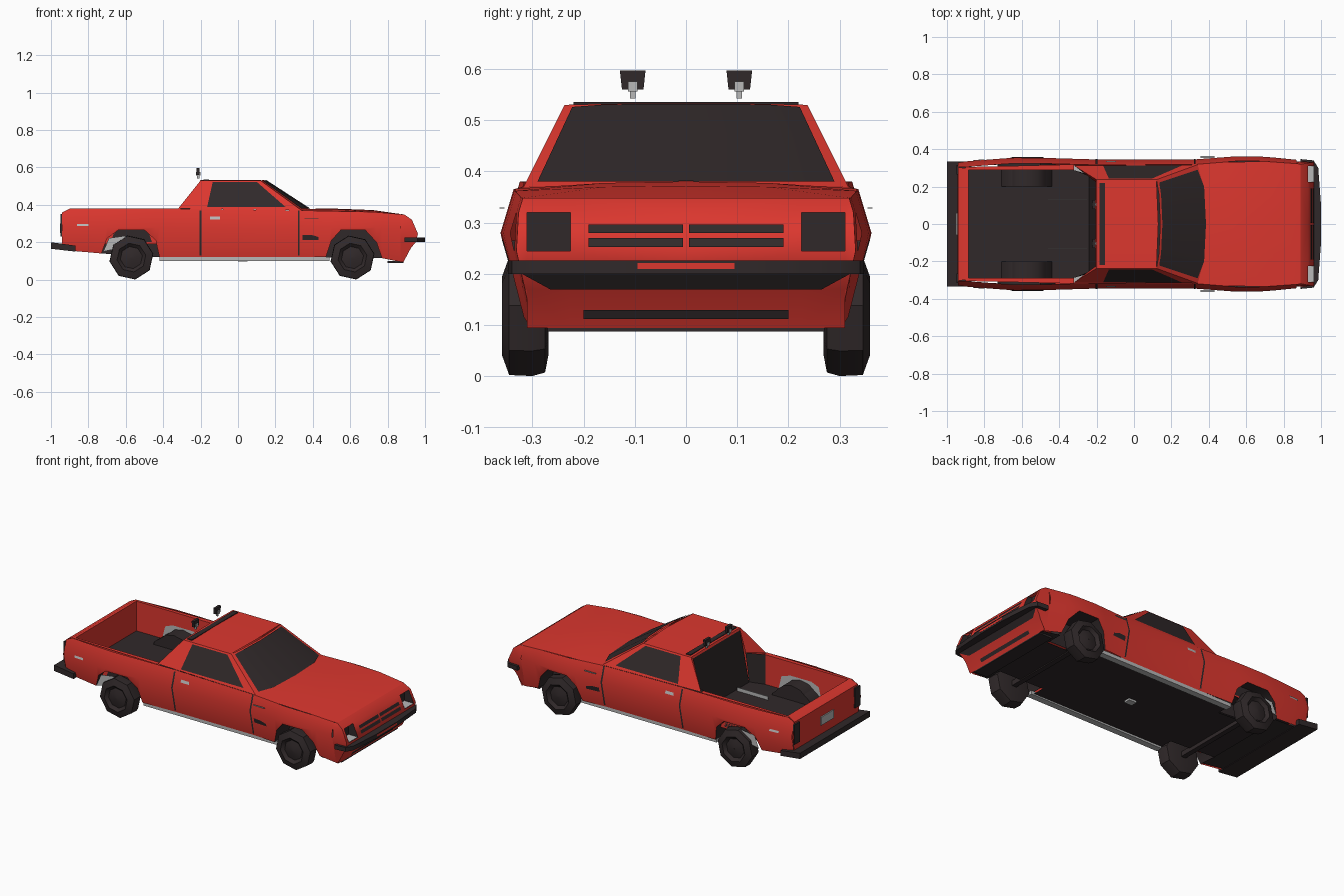
import bpy, bmesh, math
from mathutils import Vector

if "Cube" in bpy.data.objects:
    bpy.data.objects.remove(bpy.data.objects["Cube"])


def material(name, rgb):
    m = bpy.data.materials.new(name)
    m.use_nodes = True
    m.diffuse_color = (*rgb, 1)
    m.node_tree.nodes["Principled BSDF"].inputs["Base Color"].default_value = (*rgb, 1)
    return m


RED = material("red paint", (0.72, 0.038, 0.028))
DARK = material("dark trim", (0.03, 0.022, 0.023))
GREY = material("pale grey", (0.48, 0.48, 0.48))
CORE = Vector((0, 0, 0.25))
parts = []


def build(name, verts, faces, mat, mirror=True, inward=False):
    bm = bmesh.new()
    vs = [bm.verts.new(v) for v in verts]
    for f in faces:
        bm.faces.new([vs[i] for i in f])
    bmesh.ops.remove_doubles(bm, verts=bm.verts, dist=0.0001)
    bmesh.ops.recalc_face_normals(bm, faces=bm.faces)
    if any(e.is_boundary for e in bm.edges):
        # open panels are turned to face away from, or towards, the core
        facing = sum(f.calc_area() * f.normal.dot(f.calc_center_median() - CORE) for f in bm.faces)
        if (facing < 0) != inward:
            bmesh.ops.reverse_faces(bm, faces=bm.faces)
    me = bpy.data.meshes.new(name)
    bm.to_mesh(me)
    bm.free()
    me.materials.append(mat)
    ob = bpy.data.objects.new(name, me)
    bpy.context.collection.objects.link(ob)
    if mirror:
        mod = ob.modifiers.new("Mirror", 'MIRROR')
        mod.use_axis = (False, True, False)
    parts.append(ob)
    return ob


def grid(name, rows, mat, skip=(), **kw):
    n = len(rows[0])
    faces = [(r * n + c, r * n + c + 1, (r + 1) * n + c + 1, (r + 1) * n + c)
             for r in range(len(rows) - 1) for c in range(n - 1) if (r, c) not in skip]
    return build(name, [p for row in rows for p in row], faces, mat, **kw)


def poly(name, pts, mat, **kw):
    return build(name, pts, [range(len(pts))], mat, **kw)


def prism(name, pts, shift, mat, **kw):
    n = len(pts)
    verts = [Vector(p) for p in pts] + [Vector(p) + Vector(shift) for p in pts]
    faces = [range(n), range(n, 2 * n)] + [(i, (i + 1) % n, (i + 1) % n + n, i + n) for i in range(n)]
    return build(name, verts, faces, mat, **kw)


def box(name, x0, x1, y0, y1, z0, z1, mat, **kw):
    pts = [(x0, y0, z0), (x1, y0, z0), (x1, y1, z0), (x0, y1, z0)]
    return prism(name, pts, (0, 0, z1 - z0), mat, **kw)


def lerp(table, t):
    t = min(max(t, table[0][0]), table[-1][0])
    for (a, u), (b, v) in zip(table, table[1:]):
        if t <= b:
            return u + (v - u) * (t - a) / (b - a)


# Body outline: half width and shoulder height along the length, nose in side view
WIDTH = [(-.94, .328), (-.88, .338), (-.6, .357), (-.2, .345), (.32, .345), (.55, .362), (.7, .36), (.87, .343), (.97, .336)]
TOP = [(-.94, .36), (-.9, .38), (-.32, .38), (.32, .37), (.72, .362), (.89, .348)]
NOSE = [(.095, .885), (.17, .925), (.2, .95), (.245, .962), (.32, .93), (.348, .89)]
REAR_ARCH = [(-.73, .14), (-.7, .22), (-.64, .265), (-.5, .265), (-.44, .21), (-.42, .12)]
FRONT_ARCH = [(.47, .12), (.5, .21), (.55, .265), (.68, .265), (.74, .2), (.77, .115)]


def side_y(x, z):
    drop = .03 * (z - .28) / .1 if z > .28 else .04 * (.28 - z) / .18
    return lerp(WIDTH, x) - drop


def side(x, z, out=0):
    return (x, side_y(x, z) + out, z)


def side_plate(name, pts, mat):
    poly(name, [side(x, z, .004) for x, z in pts], mat)


# Side panels with the wheel arches in the lower edge
edge = [(-.94, .16), (-.9, .155)] + REAR_ARCH + [(-.2, .12), (.32, .12)] + FRONT_ARCH + [(.87, .095)]
grid("side_panel", [[side(x, zb), side(x, .28), side(x, lerp(TOP, x))] for x, zb in edge], RED)
for label, arch in (("rear", REAR_ARCH), ("front", FRONT_ARCH)):
    grid(label + "_wheel_well", [[side(x, z), (x, .2, z)] for x, z in arch], DARK, inward=True)
    poly(label + "_well_wall", [(x, .2, z) for x, z in arch], DARK)
poly("rear_well_liner", [(x, .328, z) for x, z in ((-.72, .15), (-.69, .222), (-.6, .235), (-.605, .22), (-.65, .165))], GREY)


# Nose, with an opening for each headlight
def nose(y, z, out=0):
    return (lerp(NOSE, z) + out, y, z)


rows = [[nose(y, z) for y in (0, .225, .31, side_y(.93, z))] for z, _ in NOSE]
grid("nose", rows, RED, skip={(3, 1)})
grid("nose_cheek", [[side(.87, z), (x, side_y(.93, z), z)] for z, x in NOSE], RED)
poly("headlight", [(.9, y, z) for y, z in ((.225, .245), (.31, .245), (.31, .325), (.225, .325))], DARK)
poly("headlight_ledge", [(x, y, .246) for x, y in ((.9, .225), (.962, .225), (.962, .31), (.9, .31))], GREY, inward=True)
for y in (.225, .31):
    poly("headlight_wall", [(.9, y, .245), (.962, y, .245), (.93, y, .32), (.9, y, .325)], DARK)


def nose_plate(name, y0, y1, z0, z1, flare=0):
    grid(name, [[nose(y0, z0, .004), nose(y1, z0, .004)], [nose(y0, z1, .004), nose(y1 + flare, z1, .004)]], DARK)


for z in (.253, .28):
    nose_plate("grille_slot", .006, .19, z, z + .017)
nose_plate("under_bumper_panel", 0, .265, .17, .2, .055)
nose_plate("lower_air_slot", 0, .2, .112, .13)
box("chin_lip", .8, .885, -.27, .27, .088, .1, DARK, mirror=False)

# Bumpers
half = [(1, .1), (.985, .3), (.96, .34), (.89, .347), (.89, .32), (.94, .3)]
outline = half + [(x, -y) for x, y in reversed(half)]
prism("front_bumper", [(x, y, .2) for x, y in outline], (0, 0, .026), DARK, mirror=False)
box("bumper_stripe", .999, 1.001, -.095, .095, .21, .221, RED, mirror=False)
prism("rear_bumper", [(-1, -.335, .2), (-1, -.335, .165), (-.87, -.335, .15), (-.87, -.335, .182)],
      (0, .67, 0), DARK, mirror=False)

# Hood with a gentle crown
grid("hood", [[(x + .03 * (x < .4), 0, lerp(TOP, x) + c), (x, .16, lerp(TOP, x) + c * .8), side(x, lerp(TOP, x))]
              for x, c in ((.32, .008), (.5, .014), (.72, .01), (.89, 0))], RED)


# Cab: sides, roof and windshield
def cab(x, z, out=0):
    return (x, lerp([(.37, .317), (.53, .237)], z) + out, z)


poly("cab_side", [cab(-.32, .38), cab(-.2, .53), cab(.12, .53), cab(.34, .37)], RED)
poly("side_window", [cab(x, z, .004) for x, z in ((-.165, .388), (-.135, .523), (.1, .523), (.255, .388))], DARK)
grid("roof", [[(-.2, 0, .534), cab(-.2, .53)], [(.13, 0, .534), cab(.12, .53)]], RED)
box("roof_rear_strip", -.185, -.155, -.22, .22, .53, .536, DARK, mirror=False)
grid("windshield_frame", [[(.14, 0, .533), (.133, .16, .532), cab(.12, .53)],
                          [(.385, 0, .374), (.375, .2, .372), cab(.34, .37)]], RED)
grid("windshield", [[(.152, 0, .532), (.145, .155, .531), (.135, .222, .526)],
                    [(.385, 0, .381), (.375, .2, .38), (.34, .29, .38)]], DARK)

# Back of the cab with sloping sail panels
poly("rear_window", [(-.24, -.265, .19), (-.24, .265, .19), (-.205, .225, .52), (-.205, -.225, .52)], DARK, mirror=False)
grid("roof_rear_edge", [[(-.2, 0, .534), cab(-.2, .53)], [(-.205, 0, .52), (-.205, .225, .52)]], RED)
poly("sail_panel", [cab(-.32, .38), cab(-.2, .53), (-.205, .225, .52), (-.225, .25, .38)], RED)
poly("bed_corner", [(-.33, .29, .38), (-.225, .25, .38), (-.24, .265, .19), (-.33, .29, .19)], DARK, inward=True)

# Cargo bed
grid("bed_rail", [[side(x, .38), (x, .29, .38)] for x in (-.9, -.32)], RED)
grid("bed_wall", [[(x, .29, .38), (x, .29, .19)] for x in (-.885, -.32)], RED, inward=True)
grid("bed_floor", [[(-.885, 0, .2), (-.885, .29, .2)], [(-.33, 0, .2), (-.33, .29, .2)],
                   [(-.24, 0, .2), (-.24, .265, .2)]], DARK, inward=True)
hump = [(-.57 + .11 * math.cos(a * math.pi / 6), .2, .2 + .09 * math.sin(a * math.pi / 6)) for a in range(7)]
prism("bed_wheel_hump", hump, (0, .09, 0), DARK)
poly("bed_wall_brace", [(x, .287, z) for x, z in ((-.71, .2), (-.42, .2), (-.44, .28), (-.5, .3), (-.64, .3), (-.69, .28))],
     GREY, inward=True)
box("bed_rib", -.46, -.25, .13, .133, .2, .222, GREY)

# Tailgate, tail lamps and number plate
ends = [(-.94, .16), (-.945, .28), (-.94, .36), (-.9, .38), (-.885, .38), (-.885, .19)]
grid("tailgate", [[(x, 0, z), (x, side_y(-.94, z) if x < -.89 else .29, z)] for x, z in ends], RED)
poly("tailgate_corner", [(-.9, .29, .38), side(-.9, .38), (-.885, .29, .38)], RED)
box("tail_lamp", -.95, -.94, .265, .315, .23, .35, DARK)
box("number_plate", -.951, -.943, -.06, .06, .25, .3, GREY, mirror=False)

# Trim on the sides
for x in (-.2, .325):
    grid("door_seam", [[side(x - .005, z, .003), side(x + .005, z, .003)] for z in (.13, .28, .37)], DARK)
side_plate("door_handle", [(-.15, .322), (-.095, .322), (-.095, .338), (-.15, .338)], GREY)
side_plate("fender_vent", [(.345, .213), (.43, .213), (.43, .228), (.39, .24), (.345, .24)], DARK)
side_plate("rear_marker", [(-.86, .286), (-.8, .286), (-.8, .298), (-.86, .298)], GREY)
box("side_fin", .355, .43, .354, .364, .328, .33, GREY)
box("sill", -.42, .49, .27, .308, .1, .122, GREY)

# Underside, narrowed between the wheels
floor = [(-.94, .29, .16), (-.73, .305, .14), (-.729, .2, .13), (-.421, .2, .115), (-.42, .305, .112),
         (.47, .305, .108), (.471, .2, .108), (.769, .2, .105), (.77, .305, .105), (.885, .29, .095)]
grid("underside", [[(x, 0, z), (x, y, z)] for x, y, z in floor], DARK)
box("gearbox_plate", 0, .05, -.02, .02, .098, .112, GREY, mirror=False)

# Wheels: eight-sided tyres with dished hubs, and axles
TYRE = [(.268, .001), (.268, .075), (.275, .112), (.3, .119), (.345, .117), (.359, .078), (.342, .06), (.35, .03), (.352, .001)]
for label, x in (("rear", -.57), ("front", .612)):
    rings = [[(x + r * math.cos(a), y, .118 + r * math.sin(a))
              for a in (math.radians(10 + 45 * k) for k in range(9))] for y, r in TYRE]
    grid(label + "_wheel", rings, DARK)
    box(label + "_axle", x - .015, x + .015, -.28, .28, .1, .13, DARK, mirror=False)

# Roof lamps on small brackets
prism("roof_lamp", [(-.205, .083, .56), (-.205, .125, .56), (-.205, .129, .597), (-.205, .079, .597)], (-.016, 0, 0), DARK)
box("lamp_bracket", -.225, -.2, .095, .113, .556, .576, GREY)
box("lamp_foot", -.218, -.206, .099, .109, .542, .556, GREY)

# Smooth panels with crisp edges
bpy.ops.object.select_all(action='DESELECT')
for ob in parts:
    ob.select_set(True)
bpy.context.view_layer.objects.active = parts[0]
bpy.ops.object.shade_smooth_by_angle(angle=math.radians(42))
